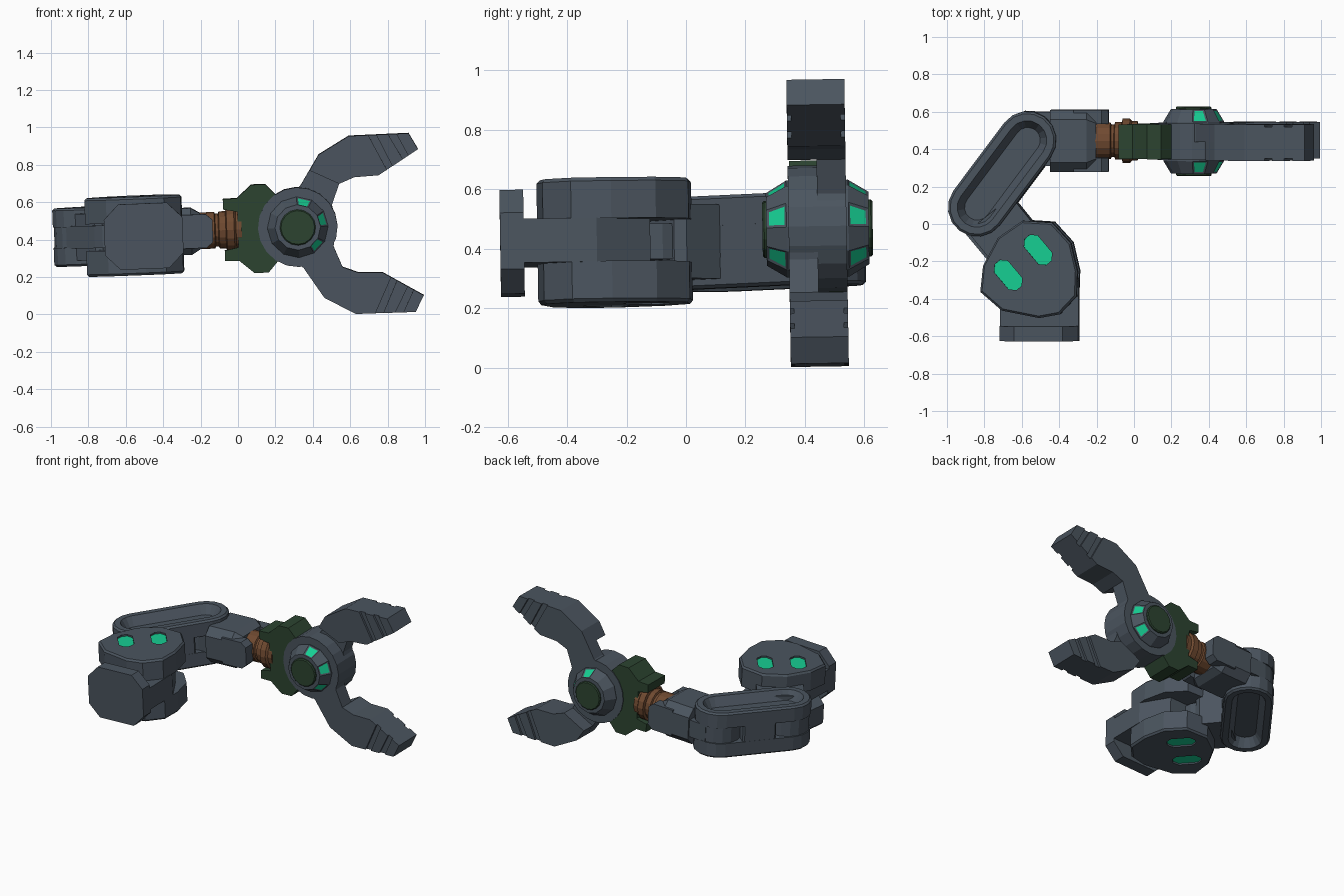
import bpy, bmesh, math
from mathutils import Matrix, Vector

if "Cube" in bpy.data.objects:
    bpy.data.objects.remove(bpy.data.objects["Cube"])


def material(name, rgb):
    m = bpy.data.materials.new(name)
    m.diffuse_color = (*rgb, 1)
    m.use_nodes = True
    m.node_tree.nodes["Principled BSDF"].inputs["Base Color"].default_value = m.diffuse_color
    return m


SLATE = material("slate_grey", (0.070, 0.090, 0.114))
GREEN = material("dark_green", (0.025, 0.058, 0.030))
COPPER = material("copper_brown", (0.16, 0.068, 0.03))
TEAL = material("glowing_teal", (0.008, 0.62, 0.29))

# the whole arm leans slightly
LEAN = (Matrix.Translation((0, 0, 0.448)) @ Matrix.Rotation(-0.04, 4, 'Y')
        @ Matrix.Rotation(0.016, 4, 'X'))
parts = []


def to_axis(axis, p, t):
    u, v = p
    return {'x': (t, u, v), 'y': (u, t, v), 'z': (u, v, t)}[axis]


def finish(name, bm, mat, keep=True):
    bmesh.ops.recalc_face_normals(bm, faces=bm.faces)
    me = bpy.data.meshes.new(name)
    bm.to_mesh(me)
    bm.free()
    me.materials.append(mat)
    ob = bpy.data.objects.new(name, me)
    bpy.context.collection.objects.link(ob)
    if keep:
        parts.append(ob)
    return ob


def loft(name, axis, sections, mat, keep=True):
    """Skin a list of (outline, position) sections with flat end caps."""
    bm = bmesh.new()
    rings = [[bm.verts.new(to_axis(axis, p, t)) for p in pts] for pts, t in sections]
    n = len(rings[0])
    for a, b in zip(rings, rings[1:]):
        for i in range(n):
            j = (i + 1) % n
            bm.faces.new((a[i], a[j], b[j], b[i]))
    bm.faces.new(rings[0])
    bm.faces.new(rings[-1])
    return finish(name, bm, mat, keep)


def prism(name, axis, pts, a, b, mat, keep=True):
    return loft(name, axis, [(pts, a), (pts, b)], mat, keep)


def circle(c, r, n):
    return [(c[0] + r * math.cos(2 * math.pi * i / n),
             c[1] + r * math.sin(2 * math.pi * i / n)) for i in range(n)]


def turned(name, axis, c, prof, n, mat):
    return loft(name, axis, [(circle(c, r, n), t) for r, t in prof], mat)


def octagon(c, w, h, ch, ang=0):
    w, h = w / 2, h / 2
    pts = [(w, h - ch), (w - ch, h), (ch - w, h), (-w, h - ch),
           (-w, ch - h), (ch - w, -h), (w - ch, -h), (w, ch - h)]
    ca, sa = math.cos(ang), math.sin(ang)
    return [(c[0] + x * ca - y * sa, c[1] + x * sa + y * ca) for x, y in pts]


def stadium(a, b, r, seg=8):
    d = math.atan2(b[1] - a[1], b[0] - a[0])
    pts = []
    for c, s in ((b, d - math.pi / 2), (a, d + math.pi / 2)):
        pts += [(c[0] + r * math.cos(s + math.pi * i / seg),
                 c[1] + r * math.sin(s + math.pi * i / seg)) for i in range(seg + 1)]
    return pts


def scaled(pts, c, k):
    return [(c[0] + (x - c[0]) * k, c[1] + (y - c[1]) * k) for x, y in pts]


def cut(ob, cutters):
    for c in cutters:
        m = ob.modifiers.new("cut", 'BOOLEAN')
        m.object, m.operation, m.solver = c, 'DIFFERENCE', 'EXACT'
        bpy.context.view_layer.objects.active = ob
        bpy.ops.object.modifier_apply(modifier=m.name)
        bpy.data.objects.remove(c)


# mounting plate and its tongue
prism("mount_plate", 'y', octagon((-0.505, 0), 0.42, 0.35, 0.08), -0.625, -0.545, SLATE)
prism("mount_tongue", 'z', [(-0.715, -0.55), (-0.295, -0.55), (-0.295, -0.3),
                            (-0.40, -0.12), (-0.62, -0.12), (-0.715, -0.3)],
      -0.074, 0.074, SLATE)

# shoulder discs, above and below the tongue, with lit slots
disc = [(-0.72, -0.07), (-0.59, 0.02), (-0.43, 0.01), (-0.33, -0.10), (-0.295, -0.25),
        (-0.30, -0.385), (-0.39, -0.48), (-0.50, -0.50), (-0.70, -0.46),
        (-0.815, -0.36), (-0.80, -0.22)]
dc = (-0.57, -0.22)
for s, side in ((1, "upper"), (-1, "lower")):
    ob = loft(side + "_shoulder_disc", 'z',
              [(disc, s * 0.072), (disc, s * 0.198), (scaled(disc, dc, 0.96), s * 0.21)], SLATE)
    holes = []
    for k, c in enumerate(((-0.505, -0.135), (-0.665, -0.27))):
        slot = octagon(c, 0.18, 0.095, 0.03, math.radians(-50))
        holes.append(prism("cutter", 'z', slot, s * 0.195, s * 0.25, SLATE, False))
        prism(f"{side}_slot_light_{k + 1}", 'z', slot, s * 0.192, s * 0.199, TEAL)
    cut(ob, holes)

# elbow connector between the discs and the long link
elbow, wrist = (-0.835, 0.09), (-0.565, 0.45)
mid = (-0.70, -0.03)
prism("elbow_connector", 'z', octagon(mid, 0.30, 0.22, 0.03, math.radians(39)),
      -0.125, 0.125, SLATE)
prism("elbow_tongue", 'z', stadium(elbow, (-0.66, -0.12), 0.14), -0.06, 0.06, SLATE)

# long link: two recessed plates, a core and gaps beside the joints
for s, side in ((1, "upper"), (-1, "lower")):
    loft(side + "_link_plate", 'z',
         [(stadium(elbow, wrist, 0.155), s * 0.054), (stadium(elbow, wrist, 0.155), s * 0.145),
          (stadium(elbow, wrist, 0.143), s * 0.156), (stadium(elbow, wrist, 0.105), s * 0.156),
          (stadium(elbow, wrist, 0.068), s * 0.095)], SLATE)
lc = ((elbow[0] + wrist[0]) / 2, (elbow[1] + wrist[1]) / 2)
prism("link_core", 'z', octagon(lc, 0.22, 0.308, 0.01, math.atan2(0.36, 0.27)),
      -0.06, 0.06, SLATE)
for c, name in ((elbow, "elbow_pin"), (wrist, "wrist_pin")):
    prism(name, 'z', circle(c, 0.148, 16), -0.06, 0.06, SLATE)

# wrist blocks
prism("wrist_tongue", 'z', [(-0.57, 0.31), (-0.40, 0.31), (-0.40, 0.60), (-0.57, 0.60)],
      -0.058, 0.058, SLATE)
yz = octagon((0.445, 0), 0.33, 0.25, 0.05)
loft("wrist_block", 'x', [(yz, -0.445), (yz, -0.25), (octagon((0.445, 0), 0.27, 0.19, 0.04), -0.20)],
     SLATE)
for y0, y1, name in ((0.28, 0.355, "front"), (0.535, 0.61, "back")):
    prism(name + "_wrist_prong", 'y', [(-0.32, 0.09), (-0.17, 0.09), (-0.135, 0.06),
                                       (-0.135, -0.06), (-0.17, -0.09), (-0.32, -0.09)],
          y0, y1, SLATE)

# copper swivel with ribs
turned("copper_swivel", 'x', (0.445, 0),
       [(0.098, -0.215), (0.098, -0.125), (0.088, -0.12), (0.088, -0.105), (0.10, -0.10),
        (0.10, -0.065), (0.118, -0.06), (0.118, -0.02), (0.105, -0.01), (0.105, 0.02)],
       16, COPPER)

# green claw bracket
half = [(0.0, 0.095), (-0.075, 0.11), (-0.075, 0.165), (0.0, 0.167), (0.08, 0.236),
        (0.155, 0.236), (0.21, 0.175), (0.30, 0.12)]
prism("claw_bracket", 'y', half + [(x, -z) for x, z in reversed(half)], 0.35, 0.535, GREEN)

# hub: knuckle disc, faceted drum and end caps
H = (0.32, 0.0)
Y0, YM, Y1 = 0.345, 0.4425, 0.54
prism("knuckle_disc", 'y', circle(H, 0.213, 20), Y0, Y1, SLATE)
drum = turned("hub_drum", 'y', H, [(0.122, 0.27), (0.163, 0.338), (0.163, 0.547), (0.122, 0.615)],
              12, SLATE)
turned("hub_cap", 'y', H, [(0.09, 0.257), (0.096, 0.263), (0.096, 0.622), (0.09, 0.628)], 16, GREEN)

# lit windows inset in the sloping drum facets
drum.data.materials.append(TEAL)
bm = bmesh.new()
bm.from_mesh(drum.data)
lit = []
for f in bm.faces:
    c = f.calc_center_median()
    a = math.degrees(math.atan2(c.z - H[1], c.x - H[0]))
    if 0.2 < abs(f.normal.y) < 0.9 and min(abs(a - t) for t in (75, 15, -45)) < 5:
        lit.append(f)
bmesh.ops.inset_individual(bm, faces=lit, thickness=0.013, depth=-0.003)
for f in lit:
    f.material_index = 1
bm.to_mesh(drum.data)
bm.free()

# two claws, mirrored, each with a half-thickness root and grooved finger
root = [(-0.02, 0.19), (0.021, 0.217), (0.127, 0.383), (0.25, 0.30), (0.231, 0.223),
        (0.187, 0.11), (0.21, 0.0), (0.0, 0.0)]
finger = [(0.075, 0.30), (0.127, 0.383), (0.291, 0.476), (0.612, 0.478), (0.659, 0.391),
          (0.443, 0.26), (0.313, 0.255), (0.231, 0.223)]
grooves = [[(0.385, 0.50), (0.428, 0.50), (0.535, 0.27), (0.497, 0.27)],
           [(0.49, 0.50), (0.535, 0.50), (0.62, 0.33), (0.582, 0.33)]]
for s, name, ya, yb in ((1, "upper", YM, Y1), (-1, "lower", Y0, YM)):
    def place(pts):
        return [(H[0] + x, s * z) for x, z in pts]
    prism(name + "_claw_root", 'y', place(root), ya, yb, SLATE)
    ob = prism(name + "_claw_finger", 'y', place(finger), Y0, Y1, SLATE)
    cut(ob, [prism("cutter", 'y', place(g), a, b, SLATE, False)
             for g in grooves for a, b in ((Y0 - 0.05, Y0 + 0.014), (Y1 - 0.014, Y1 + 0.05))])

for ob in parts:
    ob.matrix_world = LEAN
